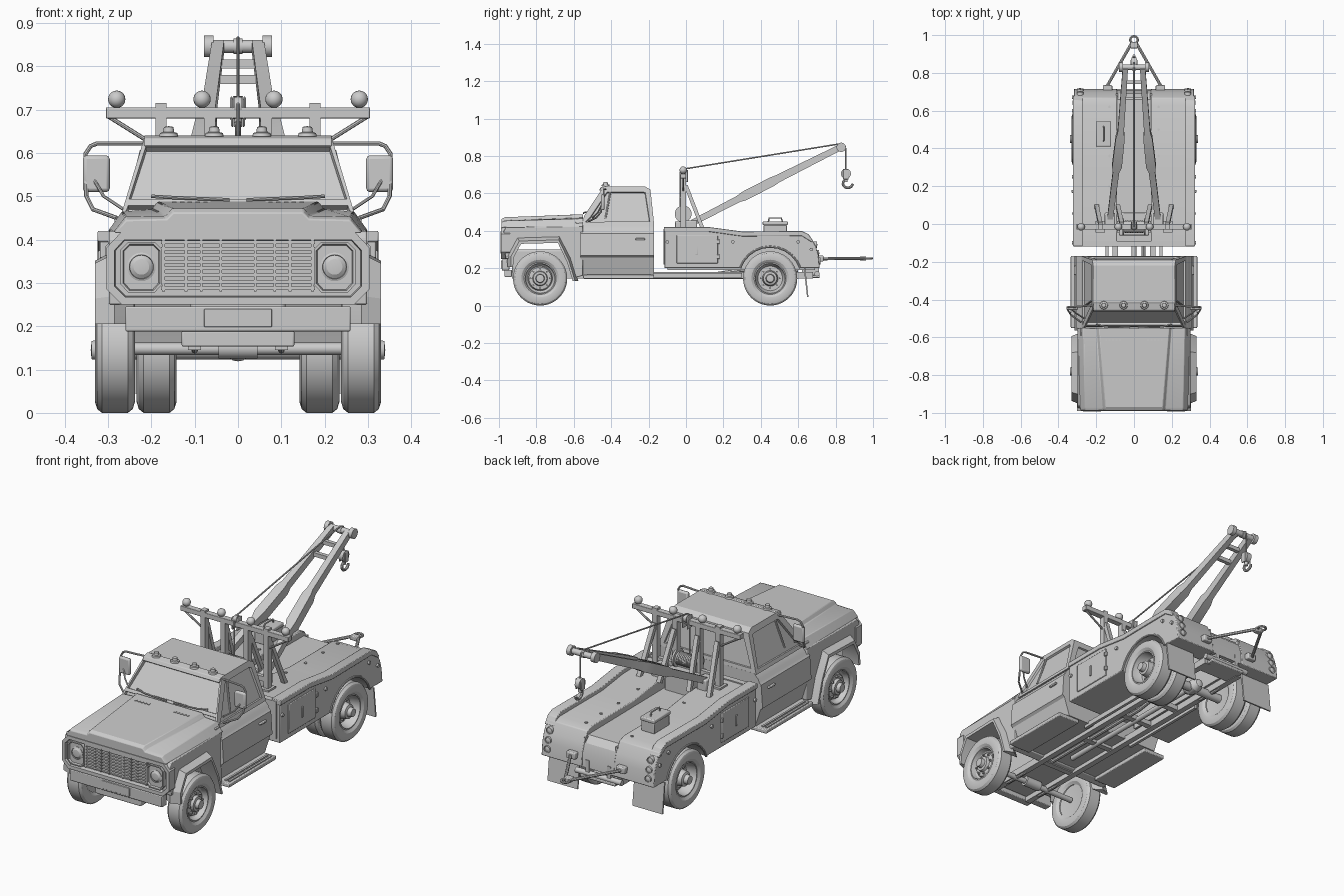
import bpy, bmesh, math
from mathutils import Vector

if "Cube" in bpy.data.objects:
    bpy.data.objects.remove(bpy.data.objects["Cube"])
pi, cos, sin = math.pi, math.cos, math.sin

def make(name, verts, faces, mir=False, bevel=0):
    bm = bmesh.new()
    vs = [bm.verts.new(v) for v in verts]
    for f in faces:
        bm.faces.new([vs[i] for i in f])
    bmesh.ops.remove_doubles(bm, verts=bm.verts, dist=1e-5)
    bmesh.ops.recalc_face_normals(bm, faces=bm.faces)
    me = bpy.data.meshes.new(name)
    bm.to_mesh(me); bm.free()
    return add(name, me, mir, bevel)

def add(name, me, mir, bevel=0):
    ob = bpy.data.objects.new(name, me)
    bpy.context.collection.objects.link(ob)
    if bevel:
        m = ob.modifiers.new("bevel", 'BEVEL'); m.width = bevel; m.segments = 2
    if mir:
        ob.modifiers.new("mirror", 'MIRROR').use_mirror_merge = False
    return ob

def loft(name, rings, mir=False, bevel=0, cap=True):
    n = len(rings[0]); k = len(rings)
    fs = [(i*n+j, i*n+(j+1) % n, (i+1)*n+(j+1) % n, (i+1)*n+j) for i in range(k-1) for j in range(n)]
    if cap:
        fs += [tuple(range(n)), tuple(range((k-1)*n, k*n))]
    return make(name, [p for r in rings for p in r], fs, mir, bevel)

def prism(name, pts, axis, a, b, mir=False, bevel=0):
    """Extrude a 2D outline along an axis; a and b may depend on (u, v)."""
    def ring(t):
        out = []
        for u, v in pts:
            w = t(u, v) if callable(t) else t
            out.append({'x': (w, u, v), 'y': (u, w, v), 'z': (u, v, w)}[axis])
        return out
    return loft(name, [ring(a), ring(b)], mir, bevel)

def box(name, x, y, z, mir=False, bevel=0):
    return prism(name, [(x[0], y[0]), (x[1], y[0]), (x[1], y[1]), (x[0], y[1])], 'z', z[0], z[1], mir, bevel)

def lathe(name, prof, axis, c, n=32, mir=False, cap=True):
    rings = []
    for t, r in prof:
        ring = []
        for i in range(n):
            u, v = r*cos(2*pi*i/n), r*sin(2*pi*i/n)
            d = {'x': (t, u, v), 'y': (u, t, v), 'z': (u, v, t)}[axis]
            ring.append(tuple(c[k]+d[k] for k in range(3)))
        rings.append(ring)
    return loft(name, rings, mir, 0, cap and prof[0][1] > 0 and prof[-1][1] > 0)

def cyl(name, axis, c, r, h, n=20, mir=False):
    return lathe(name, [(-h/2, r), (h/2, r)], axis, c, n, mir)

def tube(name, pts, r, mir=False, closed=False):
    cu = bpy.data.curves.new(name, 'CURVE')
    cu.dimensions = '3D'; cu.bevel_depth = r; cu.bevel_resolution = 2; cu.use_fill_caps = True
    s = cu.splines.new('POLY'); s.points.add(len(pts)-1); s.use_cyclic_u = closed
    for p, q in zip(s.points, pts):
        p.co = (*q, 1)
    tmp = bpy.data.objects.new(name, cu)
    me = bpy.data.meshes.new_from_object(tmp)
    bpy.data.objects.remove(tmp)
    return add(name, me, mir)

def beam(name, stations, mir=False):
    """Rectangular beam through (point, x-width, depth) stations."""
    d = Vector(stations[-1][0]) - Vector(stations[0][0])
    up = Vector((0, -d.z, d.y)).normalized()
    X = Vector((1, 0, 0))
    return loft(name, [[Vector(p)+X*(sx*w/2)+up*(sz*h/2) for sx, sz in ((-1, -1), (1, -1), (1, 1), (-1, 1))]
                       for p, w, h in stations], mir)

def inset(ob, test, thick, depth):
    """Inset the chosen faces, then step them in sharply."""
    bm = bmesh.new(); bm.from_mesh(ob.data)
    bm.normal_update()
    fs = [f for f in bm.faces if test(f.normal)]
    bmesh.ops.inset_individual(bm, faces=fs, thickness=thick)
    bmesh.ops.inset_individual(bm, faces=fs, thickness=.003, depth=depth)
    bm.to_mesh(ob.data); bm.free()

def sym(half):  # mirror a half outline across the vertical axis
    return half + [(-u, v) for u, v in reversed(half)]

# wheels
tyre = [(-.034, .085), (-.044, .1), (-.046, .12), (-.041, .136), (-.03, .145), (.03, .145), (.041, .136), (.046, .12), (.044, .1), (.034, .085)]
front_rim = [(-.02, 0), (-.03, .086), (.034, .088), (.036, .08), (.012, .074), (.004, .066), (.018, .06), (.02, .04), (.034, .036), (.036, .024), (.054, .021), (.056, 0)]
rear_rim = [(-.02, 0), (-.03, .086), (.034, .088), (.036, .08), (.0, .073), (-.012, .066), (-.012, .042), (.03, .036), (.034, .024), (.054, .02), (.056, 0)]
flat_rim = [(-.02, 0), (-.03, .086), (.034, .088), (.03, .08), (.0, .07), (0, 0)]
for nm, x, y, rim in (("front", .284, -.78, front_rim), ("rear_outer", .284, .45, rear_rim), ("rear_inner", .188, .45, flat_rim)):
    lathe(nm+"_tyre", tyre, 'x', (x, y, .145), 40, True, False)
    lathe(nm+"_rim", rim, 'x', (x, y, .145), 32, True)
    for i in range(8 if nm != "rear_inner" else 0):
        a = 2*pi*i/8
        cyl(nm+"_wheel_nut", 'x', (x+(.022 if nm == "front" else -.01), y+.051*cos(a), .145+.051*sin(a)), .005, .014, 6, True)

# chassis
box("frame_rail", (.085, .115), (-.93, .68), (.145, .18), True)
box("outer_frame_rail", (.135, .15), (-.2, .3), (.15, .175), True)
for y in (-.6, -.3, 0, .2, .65):
    box("cross_member", (-.085, .085), (y, y+.03), (.15, .175))
cyl("front_axle", 'x', (0, -.78, .148), .014, .5)
cyl("rear_axle", 'x', (0, .45, .145), .022, .5)
lathe("differential", [(-.06, 0), (-.05, .02), (-.025, .034), (.025, .034), (.05, .02), (.06, 0)], 'y', (0, .45, .153), 20)
cyl("front_differential", 'x', (0, -.78, .15), .025, .09)
cyl("drive_shaft", 'y', (0, -.02, .155), .013, .9)
box("engine_block", (-.11, .11), (-.93, -.58), (.17, .3), bevel=.01)
for y in (-.78, .45):
    tube("leaf_spring", [(.1, y-.14, .17), (.1, y-.06, .145), (.1, y+.06, .145), (.1, y+.14, .17)], .008, True)
tube("exhaust_pipe", [(.05, -.6, .16), (.05, .1, .16), (.05, .3, .19), (.05, .6, .19)], .01)

# front body with wheel arch, cab body, hood
prism("front_body", [(-.965, .25), (-.975, .4), (-.96, .42), (-.55, .425), (-.55, .16), (-.59, .15), (-.62, .23), (-.665, .335), (-.885, .335), (-.935, .25)], 'x', -.298, .298, bevel=.004)
prism("cab_lower_body", sym([(.272, .165), (.302, .258), (.314, .268), (.306, .385), (.296, .395), (.29, .41), (.265, .435)]), 'y', -.565, -.17)
box("door_handle", (.298, .318), (-.27, -.22), (.35, .36), True, .003)
outer = [(-.955, .205), (-.957, .27), (-.905, .368), (-.675, .375), (-.615, .26), (-.575, .13)]
inner = [(-.925, .205), (-.92, .26), (-.882, .33), (-.685, .335), (-.635, .23), (-.605, .13)]
loft("front_fender", [[(.285, *o), (.33, .4*o[0]+.6*i[0], .4*o[1]+.6*i[1]), (.33, *i), (.24, *i)] for o, i in zip(outer, inner)], True)
def hood_ring(y, half):
    return [(u, y, v) for u, v in sym(half)]
loft("hood", [hood_ring(-.987, [(.285, .415), (.258, .445), (.165, .447), (.15, .462)]),
              hood_ring(-.97, [(.287, .418), (.26, .453), (.167, .455), (.152, .472)]),
              hood_ring(-.55, [(.3, .42), (.268, .465), (.2, .47), (.185, .488)])], bevel=.003)
for i in range(5):
    box("hood_vent", (.07+i*.018, .08+i*.018), (-.62, -.608), (.482, .488), True)

# cab top with recessed windows
def cabw(y, z): return .278 - (z-.43)*.3
cab = prism("cab_top", [(-.565, .43), (-.54, .487), (-.45, .622), (-.43, .636), (-.22, .637), (-.19, .62), (-.17, .43)], 'x', lambda y, z: -cabw(y, z), cabw)
inset(cab, lambda n: abs(n.x) > .8, .032, -.01)
inset(cab, lambda n: n.y < -.75 and .4 < n.z < .65 and abs(n.x) < .1, .012, -.015)
inset(cab, lambda n: n.y > .9, .04, -.008)
prism("sun_visor", [(-.465, .615), (-.455, .634), (-.42, .641), (-.41, .62)], 'x', -.217, .217, bevel=.003)
tube("window_divider", [(.257, -.43, .465), (.222, -.405, .605)], .005, True)
for s in (-1, 1):
    tube("wiper", [(s*.02, -.548, .492), (s*.15, -.545, .497), (s*.2, -.53, .5)], .004)
for x in (.055, .16):
    lathe("roof_light", [(0, .022), (.008, .02), (.01, .013), (.022, .011), (.024, 0)], 'z', (x, -.43, .638), 16, True)

# front face: grille, headlamps, bumper
face = prism("grille_surround", sym([(.268, .25), (.303, .285), (.303, .382), (.27, .417)]), 'y', -.99, -.94)
inset(face, lambda n: n.y < -.9, .019, -.022)
for i in range(8):
    z = .284+i*.0152
    box("grille_bar", (-.178, .178), (-.986, -.965), (z, z+.008))
for x in (.04, .085, .12, .172):
    box("grille_upright", (x-.003, x+.003), (-.988, -.966), (.28, .4), True)
lamp = prism("headlamp_housing", [(.223+dx, .337+dz) for dx, dz in ((-.048, -.04), (-.03, -.06), (.03, -.06), (.048, -.04), (.048, .04), (.03, .058), (-.03, .058), (-.048, .04))], 'y', -.992, -.96, True)
inset(lamp, lambda n: n.y < -.9, .006, -.01)
lathe("headlamp", [(.02, .033), (-.004, .033), (-.006, .028), (-.002, .027), (-.008, .018), (-.01, 0)], 'y', (.223, -.98, .337), 28, True)
box("front_bumper", (-.26, .26), (-.985, -.945), (.188, .246), bevel=.004)
box("bumper_plate", (-.078, .078), (-.99, -.98), (.198, .24), bevel=.002)
box("lower_valance", (-.13, .13), (-.97, -.93), (.153, .19), bevel=.004)
box("side_marker_lamp", (.262, .285), (-.59, -.55), (.425, .448), True, .003)

# mirrors and running boards
tube("mirror_frame", [(.215, -.43, .622), (.325, -.44, .622), (.34, -.44, .616), (.352, -.44, .598), (.35, -.455, .5), (.335, -.48, .47), (.28, -.52, .45)], .005, True)
tube("mirror_brace", [(.345, -.44, .56), (.31, -.47, .5), (.265, -.5, .47)], .004, True)
box("mirror_head", (.296, .358), (-.455, -.435), (.51, .594), True, .008)
box("running_board", (.21, .335), (-.55, -.17), (.143, .163), True, .004)
for x in (.295, .315):
    box("running_board_tread", (x, x+.01), (-.53, -.19), (.162, .168), True)

# tow bed
arch = [(.45+.17*cos(a), .145+.17*sin(a)) for a in [math.radians(161-i*14.2) for i in range(11)]]
top = [(.715, .2), (.708, .27), (.695, .315), (.668, .365), (.63, .378), (.29, .378), (.12, .4), (-.115, .405)]
prism("bed_side", [(-.115, .2)] + arch + top, 'x', .09, .318, True, .004)
box("bed_side_inner_skirt", (.085, .095), (-.1, .69), (.19, .34), True)
prism("bed_channel", [(-.1, .32), (.65, .32), (.69, .2), (.71, .2), (.705, .27), (.69, .315), (.66, .345), (-.1, .35)], 'x', -.092, .092)
prism("bed_rail", [(-.118, .395), (-.118, .42), (.12, .42), (.3, .396), (.62, .398), (.655, .382), (.68, .345), (.67, .34), (.62, .372), (.3, .37), (.12, .395)], 'x', .272, .324, True, .003)
box("bed_headboard", (-.3, .3), (-.12, -.09), (.22, .41))
tube("arch_lip", [(.317, y, z) for y, z in arch], .006, True)
box("locker_door", (.315, .323), (-.05, .17), (.225, .375), True, .003)
box("locker_latch", (.32, .329), (.05, .062), (.27, .325), True, .002)
for z in (.25, .33):
    box("locker_hinge", (.32, .33), (.165, .18), (z, z+.022), True, .002)
for y in (-.1, .25, .6, .67):
    cyl("side_marker", 'x', (.32, y, .34 if y < .65 else .3), .009, .014, 12, True)
for y in (0, .2, .36, .5, .62):
    cyl("deck_bolt", 'z', (.13, y, .404 if y < .1 else .39 if y < .25 else .379), .007, .008, 10, True)
for y, z in ((.69, .325), (.701, .28), (.708, .238)):
    lathe("tail_lamp", [(-.01, .018), (.01, .018), (.01, .014), (.007, .013), (.013, 0)], 'y', (.285, y, z), 20, True)
prism("mud_flap", [(.63, .2), (.638, .2), (.655, .045), (.647, .045)], 'x', .155, .325, True)
box("hitch_step", (-.1, .1), (.6, .715), (.148, .164), bevel=.004)
box("hitch_bracket", (.05, .07), (.62, .71), (.16, .24), True)
cyl("hitch_roller", 'x', (0, .7, .17), .014, .26, 16)

# tow bar
tube("tow_bar", [(.14, .7, .25), (.14, .735, .25), (.012, .958, .252)], .008, True)
box("tow_bar_lug", (.115, .165), (.7, .735), (.235, .268), True, .005)
box("tow_bar_nose", (-.02, .02), (.93, .962), (.24, .263), bevel=.004)
tube("tow_bar_eye", [(.02*cos(i*pi/10), .975+.019*sin(i*pi/10), .252) for i in range(20)], .006, closed=True)

# toolbox on deck
box("toolbox", (-.198, -.125), (.415, .54), (.376, .43), bevel=.004)
box("toolbox_lid", (-.202, -.121), (.41, .545), (.43, .45), bevel=.005)
tube("toolbox_handle", [(-.161, .44, .448), (-.161, .445, .468), (-.161, .51, .468), (-.161, .515, .448)], .004)

# light rack and mast
box("light_bar", (-.305, .305), (-.03, 0), (.68, .705), bevel=.002)
for x, z in ((.178, .715), (.065, .7)):
    box("rack_post", (x-.013, x+.013), (-.03, .0), (.4, z), True)
    box("post_foot", (x-.025, x+.025), (-.045, .015), (.395, .412), True)
    beam("rack_brace", [((x, .0, .64), .022, .02), ((x+.02, .095, .395), .022, .02)], True)
tube("bar_end_brace", [(.3, -.015, .685), (.18, -.015, .61)], .005, True)
box("rack_cross_tie", (-.19, .19), (-.025, -.005), (.44, .465))
for x in (.083, .28):
    lathe("work_lamp", [(-.02*cos(i*pi/10), .02*sin(i*pi/10)) for i in range(11)], 'y', (x, -.015, .724), 20, True)
box("mast_sheave_cheek", (.01, .016), (-.03, .01), (.66, .725), True, .003)
cyl("mast_sheave", 'x', (0, -.01, .708), .022, .018)

# winch
lathe("winch_drum", [(-.062, .045), (-.052, .045), (-.052, .03), (.052, .03), (.052, .045), (.062, .045)], 'x', (0, -.015, .49), 28)
for i in range(11):
    cyl("winch_rope_turn", 'x', (-.045+i*.009, -.015, .49), .033, .006, 24)
box("winch_base", (-.08, .08), (-.06, .06), (.335, .45), bevel=.005)

# boom
beam("boom_arm", [((.128, .02, .435), .03, .032), ((.095, .28, .57), .034, .036), ((.09, .31, .585), .052, .05),
                  ((.073, .46, .662), .048, .05), ((.07, .49, .678), .033, .042), ((.046, .825, .846), .028, .032)], True)
box("boom_pivot", (.1, .155), (-.01, .06), (.395, .455), True, .006)
for y in (.68, .75):
    z = .433+(y-.02)*.51
    box("boom_cross_piece", (-.055, .055), (y-.01, y+.01), (z-.01, z+.01))
cyl("boom_tip_pin", 'x', (0, .83, .846), .015, .15)
cyl("boom_tip_collar", 'x', (.068, .83, .846), .025, .022, 20, True)
cyl("boom_tip_sheave", 'x', (0, .83, .846), .018, .02)

# cables and hook
tube("boom_cable", [(0, -.03, .51), (0, -.032, .71), (0, -.012, .73), (0, .825, .865), (0, .85, .855), (0, .855, .835), (0, .855, .72)], .004)
cyl("hook_block", 'x', (0, .855, .705), .027, .024, 20)
box("hook_block_cheek", (.012, .018), (.84, .87), (.675, .73), True, .003)
cyl("hook_swivel", 'z', (0, .855, .675), .009, .03, 12)
tube("hook", [(0, .855, .675)] + [(0, .865+.026*cos(a), .652+.023*sin(a)) for a in [pi*(.6+i*.14) for i in range(11)]], .007)

# smooth shading with sharp edges kept
bpy.ops.object.select_all(action='DESELECT')
for ob in bpy.context.scene.objects:
    ob.select_set(True)
    bpy.context.view_layer.objects.active = ob
bpy.ops.object.shade_smooth_by_angle(angle=math.radians(25))
